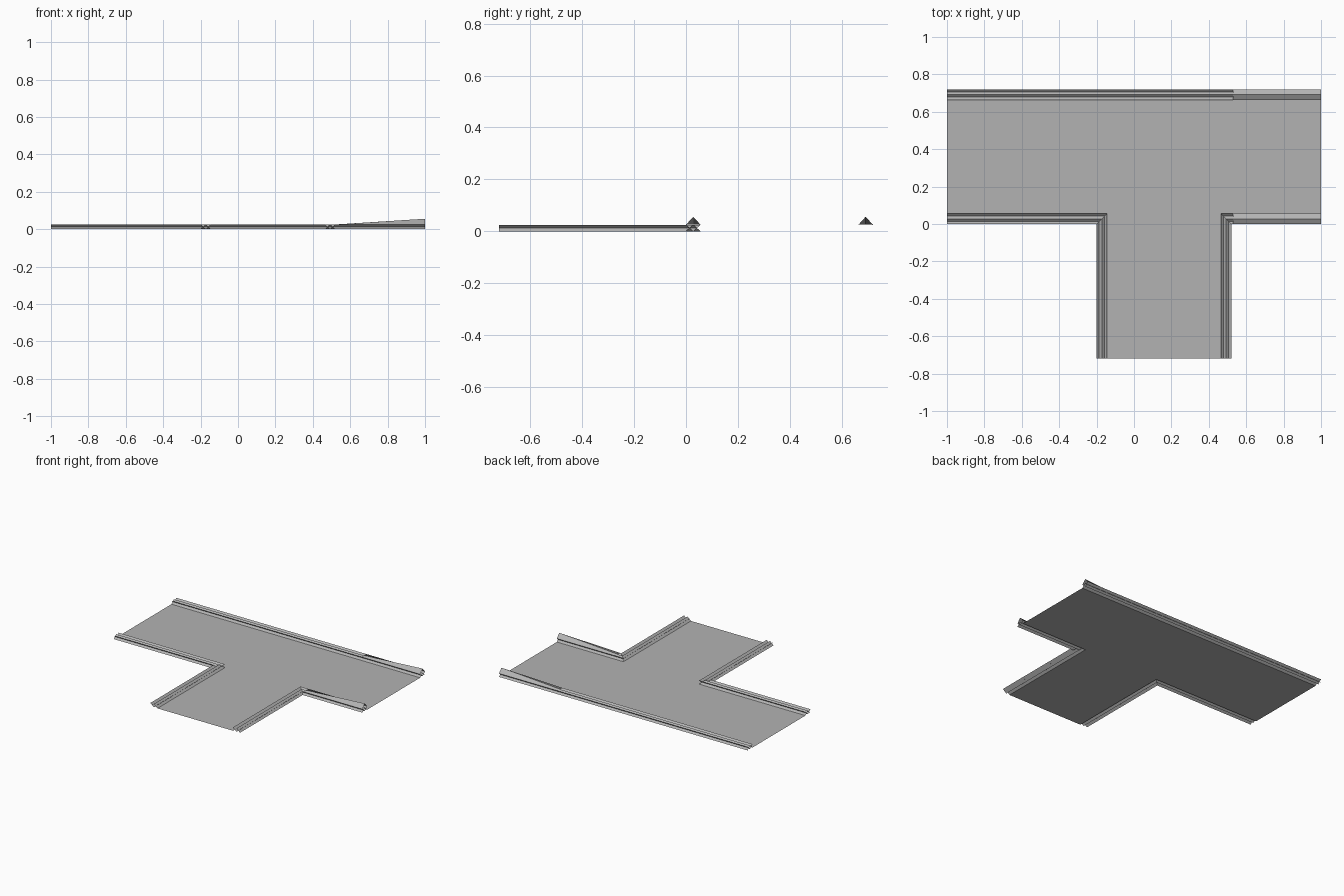
import bpy

if "Cube" in bpy.data.objects:
    bpy.data.objects.remove(bpy.data.objects["Cube"])

W, H = 0.056, 0.025          # rail width and height
TOP, RAMP_X = 0.056, 0.53    # raised end height, start of the ramp

grey = bpy.data.materials.new("dark_grey")
grey.diffuse_color = (0.45, 0.45, 0.45, 1)
grey.use_nodes = True
grey.node_tree.nodes["Principled BSDF"].inputs["Base Color"].default_value = grey.diffuse_color


def make(name, verts, faces):
    mesh = bpy.data.meshes.new(name)
    mesh.from_pydata(verts, [], faces)
    mesh.update()
    mesh.materials.append(grey)
    obj = bpy.data.objects.new(name, mesh)
    bpy.context.collection.objects.link(obj)
    return obj


def sheet(name, path, profile, flip=False):
    """Sweep a profile along stations of (x, y, inward dx, inward dy)."""
    n = len(profile)
    verts = [(x + dx * d, y + dy * d, z) for x, y, dx, dy in path for d, z in profile]
    faces = []
    for i in range(len(path) - 1):
        for j in range(n - 1):
            a = i * n + j
            f = (a, a + n, a + n + 1, a + 1)
            faces.append(f[::-1] if flip else f)
    return make(name, verts, faces)


# Flat T-shaped floor inside the rails
floor = [(-1, W), (-0.2 + W, W), (-0.2 + W, -0.72), (0.52 - W, -0.72),
         (0.52 - W, W), (1, W), (1, 0.72 - W), (-1, 0.72 - W)]
make("floor", [(x, y, 0) for x, y in floor],
     [(0, 1, 4, 5, 6, 7), (1, 2, 3, 4)])

# Rails with mitred corners: a folded ridge crossed by a downward-facing gutter
ridge = [(0, 0), (W / 2, H), (W, 0)]
gutter = [(0, H), (W / 2, 0), (W, H)]
rails = {
    "left": ([(-1, 0, 0, 1), (-0.2, 0, 1, 1), (-0.2, -0.72, 1, 0)], False),
    "right": ([(1, 0, 0, 1), (0.52, 0, -1, 1), (0.52, -0.72, -1, 0)], True),
    "back": ([(-1, 0.72, 0, -1), (1, 0.72, 0, -1)], True),
}
for side, (path, flip) in rails.items():
    sheet(side + "_rail_ridge", path, ridge, flip)
    sheet(side + "_rail_gutter", path, gutter, not flip)

# Rising caps on the rails at the right end
for name, y, s in (("front_ramp_cap", 0, 1), ("back_ramp_cap", 0.72, -1)):
    verts = []
    for x, top in ((RAMP_X, H + 0.001), (1, TOP)):
        verts += [(x, y, H), (x, y + s * W / 2, top), (x, y + s * W, H)]
    faces = [(0, 3, 4, 1), (1, 4, 5, 2)]
    make(name, verts, faces if s > 0 else [f[::-1] for f in faces])
